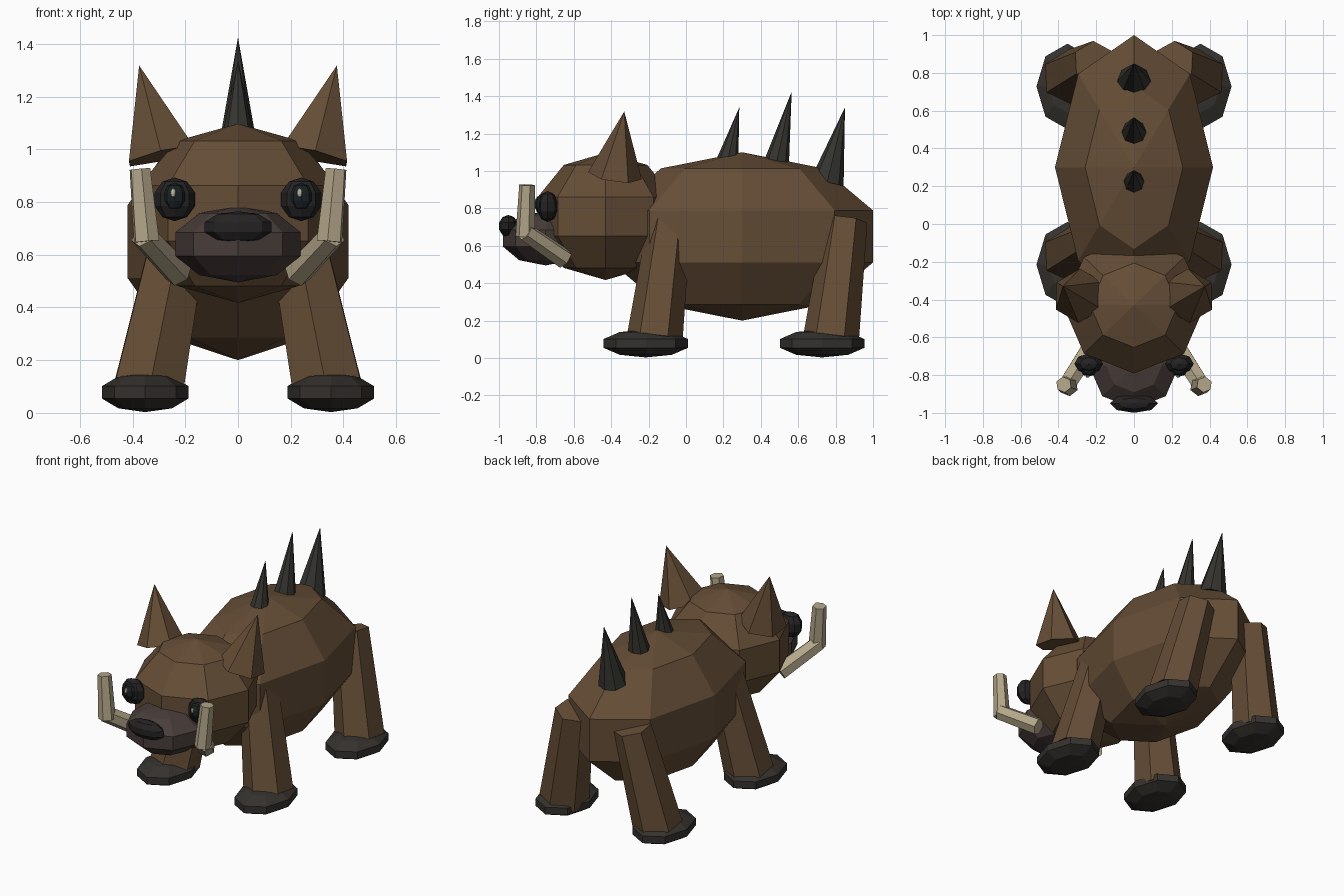
import bpy, bmesh
from mathutils import Vector, Matrix

if "Cube" in bpy.data.objects:
    bpy.data.objects.remove(bpy.data.objects["Cube"])


def material(name, rgb):
    m = bpy.data.materials.new(name)
    m.diffuse_color = (*rgb, 1)
    m.use_nodes = True
    m.node_tree.nodes["Principled BSDF"].inputs["Base Color"].default_value = m.diffuse_color
    return m


HIDE = material("hide", (0.13, 0.075, 0.037))
SNOUT = material("snout_skin", (0.065, 0.046, 0.041))
HOOF = material("hoof", (0.035, 0.031, 0.027))
SPINE = material("spine", (0.035, 0.034, 0.029))
NOSE = material("nose_skin", (0.018, 0.016, 0.016))
PUPIL = material("pupil", (0.01, 0.015, 0.016))
GLINT = material("glint", (0.5, 0.5, 0.4))
IVORY = material("ivory", (0.45, 0.38, 0.25))


def finish(bm, name, mat):
    mesh = bpy.data.meshes.new(name)
    bm.to_mesh(mesh)
    bm.free()
    mesh.materials.append(mat)
    ob = bpy.data.objects.new(name, mesh)
    bpy.context.collection.objects.link(ob)
    return ob


def blob(name, centre, radii, mat):
    """Faceted ellipsoid, 8 sides and 5 bands."""
    bm = bmesh.new()
    bmesh.ops.create_uvsphere(bm, u_segments=8, v_segments=5, radius=1)
    bmesh.ops.transform(bm, verts=bm.verts, matrix=Matrix.Translation(centre)
                        @ Matrix.Diagonal((*radii, 1)))
    return finish(bm, name, mat)


def taper(name, a, b, ra, rb, sides, mat):
    """Faceted cone or cylinder from a to b."""
    a, b = Vector(a), Vector(b)
    bm = bmesh.new()
    bmesh.ops.create_cone(bm, cap_ends=True, segments=sides, radius1=ra,
                          radius2=rb, depth=(b - a).length)
    rot = (b - a).to_track_quat('Z', 'Y').to_matrix().to_4x4()
    bmesh.ops.transform(bm, verts=bm.verts,
                        matrix=Matrix.Translation((a + b) / 2) @ rot)
    bmesh.ops.remove_doubles(bm, verts=bm.verts, dist=1e-5)
    return finish(bm, name, mat)


# Body, head and muzzle
blob("body", (0, 0.30, 0.65), (0.44, 0.736, 0.45), HIDE)
blob("head", (0, -0.43, 0.757), (0.395, 0.38, 0.34), HIDE)
blob("snout", (0, -0.75, 0.64), (0.25, 0.24, 0.145), SNOUT)
blob("nose", (0, -0.95, 0.705), (0.134, 0.052, 0.06), NOSE)

# Back spikes leaning rearwards
for i, (y, z, ty, tz, r) in enumerate([(0.21, 1.0, 0.285, 1.34, 0.07),
                                       (0.475, 1.0, 0.565, 1.425, 0.075),
                                       (0.755, 0.94, 0.85, 1.34, 0.09)]):
    taper(f"back_spike_{i + 1}", (0, y, z), (0, ty, tz), r, 0, 8, SPINE)

for side, s in (("left", -1), ("right", 1)):
    # Legs and hooves
    for end, y in (("front", -0.215), ("rear", 0.728)):
        taper(f"{end}_{side}_leg", (s * 0.338, y + 0.047, 0.10),
              (s * 0.21, y + 0.127, 0.735), 0.15, 0.115, 6, HIDE)
        blob(f"{end}_{side}_hoof", (s * 0.352, y, 0.078),
             (0.173, 0.238, 0.075), HOOF)
    # Ear
    taper(f"{side}_ear", (s * 0.29, -0.38, 0.975), (s * 0.375, -0.33, 1.318),
          0.145, 0, 6, HIDE)
    # Eye
    blob(f"{side}_eye", (s * 0.24, -0.74, 0.81), (0.08, 0.057, 0.083), NOSE)
    blob(f"{side}_pupil", (s * 0.24, -0.775, 0.82), (0.045, 0.035, 0.052), PUPIL)
    blob(f"{side}_eye_glint", (s * 0.24 - 0.006, -0.806, 0.835),
         (0.011, 0.008, 0.018), GLINT)
    # Tusk: outward root and upright tip
    taper(f"{side}_tusk_root", (s * 0.225, -0.65, 0.53), (s * 0.36, -0.86, 0.675),
          0.055, 0.05, 6, IVORY)
    taper(f"{side}_tusk_tip", (s * 0.347, -0.86, 0.65), (s * 0.372, -0.85, 0.925),
          0.052, 0.042, 6, IVORY)
